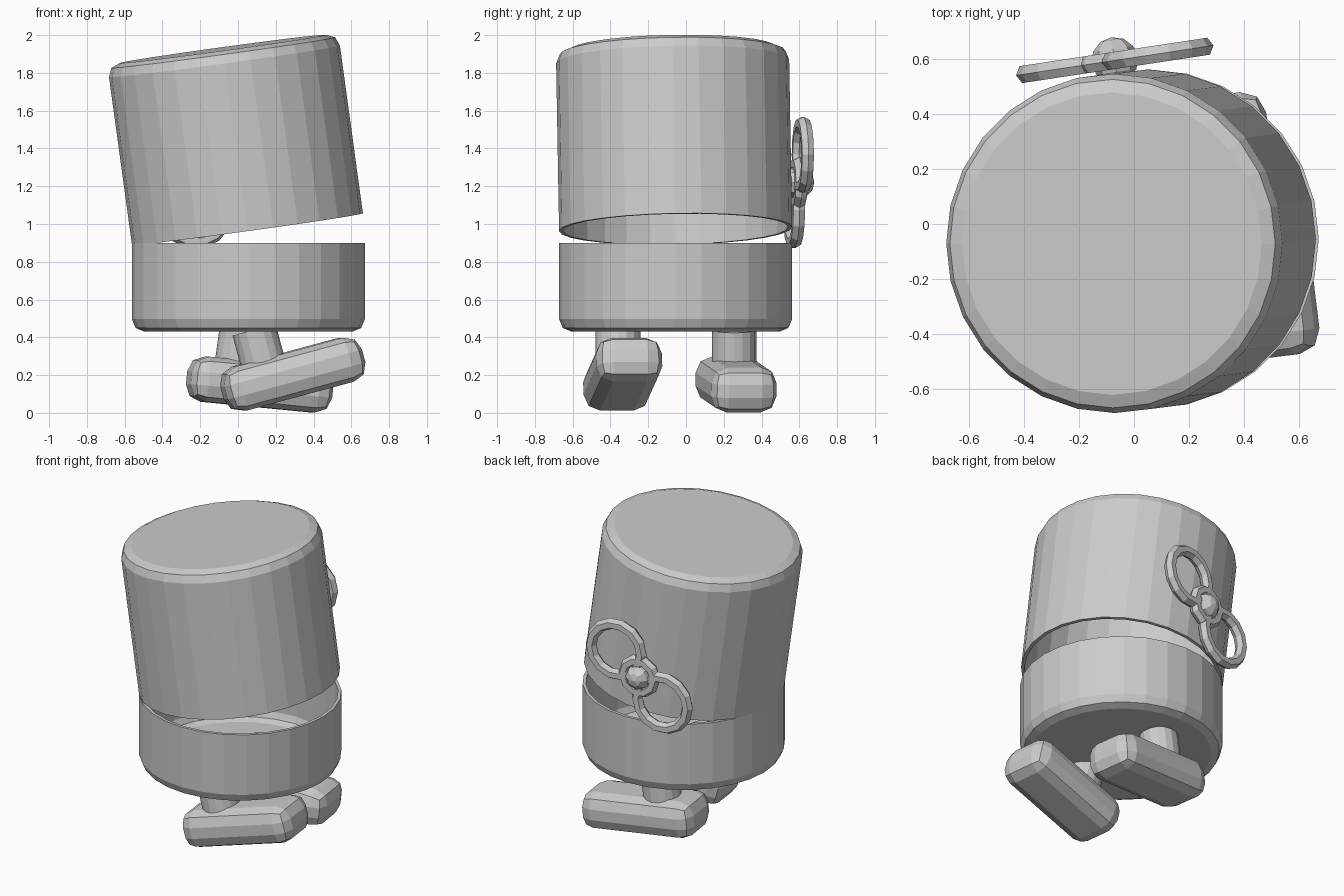
import bpy, bmesh
from math import radians, cos, sin, pi
from mathutils import Matrix, Vector

if "Cube" in bpy.data.objects:
    bpy.data.objects.remove(bpy.data.objects["Cube"], do_unlink=True)

grey = bpy.data.materials.new("plain grey")
grey.use_nodes = True
COLOUR = (0.6, 0.6, 0.6, 1)
grey.diffuse_color = COLOUR
grey.node_tree.nodes["Principled BSDF"].inputs["Base Color"].default_value = COLOUR


def finish(name, bm, matrix):
    """Turn a bmesh into a placed, coloured object."""
    bmesh.ops.recalc_face_normals(bm, faces=bm.faces)
    mesh = bpy.data.meshes.new(name)
    bm.to_mesh(mesh)
    bm.free()
    mesh.materials.append(grey)
    obj = bpy.data.objects.new(name, mesh)
    bpy.context.collection.objects.link(obj)
    obj.matrix_world = matrix
    return obj


def place(loc, rx=0, ry=0, rz=0):
    return (Matrix.Translation(loc) @ Matrix.Rotation(radians(rz), 4, 'Z')
            @ Matrix.Rotation(radians(ry), 4, 'Y') @ Matrix.Rotation(radians(rx), 4, 'X'))


def lathe(profile, sides, closed=False):
    """Revolve (radius, height) points; an open profile gets flat end caps."""
    bm = bmesh.new()
    rings = [[bm.verts.new((r * cos(2 * pi * i / sides), r * sin(2 * pi * i / sides), z))
              for i in range(sides)] for r, z in profile]
    pairs = list(zip(rings, rings[1:]))
    if closed:
        pairs.append((rings[-1], rings[0]))
    else:
        bm.faces.new(rings[0])
        bm.faces.new(rings[-1])
    for a, b in pairs:
        for i in range(sides):
            j = (i + 1) % sides
            bm.faces.new((a[i], a[j], b[j], b[i]))
    return bm


def cup(radius, height, edge=0.067, wall=0.02):
    """Thin open cup with a rounded rim around its closed end at z = 0."""
    def skin(r, floor, e):
        bend = e * (1 - cos(pi / 4))
        return [(r - e, floor), (r - bend, floor + bend), (r, floor + e), (r, height)]
    outer = skin(radius, 0, edge)
    inner = skin(radius - wall, wall, edge - wall / 2)
    return lathe(outer + inner[::-1], 28)


def torus(major, minor, around, section):
    loop = [(major + minor * cos(2 * pi * k / section), minor * sin(2 * pi * k / section))
            for k in range(section)]
    return lathe(loop, around, closed=True)


# Body: open lower cup, and a tilted upper cup turned upside down as the lid
RADIUS = 0.617
finish("lower_body", cup(RADIUS, 0.47), place((0.055, -0.055, 0.43)))
lid = cup(RADIUS, 0.963)
bmesh.ops.transform(lid, verts=lid.verts,
                    matrix=Matrix.Translation((0, 0, 0.963)) @ Matrix.Rotation(pi, 4, 'X'))
finish("upper_body", lid, place((0.05, -0.055, 0.973), rx=1, ry=-7.8))


# Feet and legs
def foot(name, loc, pitch, yaw):
    bm = bmesh.new()
    bmesh.ops.create_cube(bm, size=1)
    bmesh.ops.scale(bm, vec=(0.76, 0.35, 0.24), verts=bm.verts)
    bmesh.ops.bevel(bm, geom=bm.edges[:], offset=0.085, segments=2, profile=0.5,
                    affect='EDGES')
    finish(name, bm, place(loc, ry=pitch, rz=yaw))


def leg(name, top, pitch, length):
    finish(name, lathe([(0.118, -length), (0.118, 0)], 16), place(top, ry=pitch))


foot("right_foot", (0.29, -0.335, 0.205), -15, 7)
foot("left_foot", (0.115, 0.265, 0.15), 5.5, 8)
leg("right_leg", (0.085, -0.36, 0.44), -15, 0.22)
leg("left_leg", (0.02, 0.255, 0.44), 8, 0.25)

# Wind-up key on the back: two loops, a hub ring and a round hub
key = place((-0.07, 0.595, 1.22), rx=90, rz=8.6)
along = Vector((cos(radians(43)), sin(radians(43)), 0)) * 0.215
for name, side in (("upper_key_loop", 1), ("lower_key_loop", -1)):
    finish(name, torus(0.17, 0.036, 14, 6), key @ Matrix.Translation(along * side))
finish("key_hub_ring", torus(0.105, 0.036, 10, 6), key)
hub = bmesh.new()
bmesh.ops.create_uvsphere(hub, u_segments=8, v_segments=6, radius=0.085)
finish("key_hub", hub, key)
